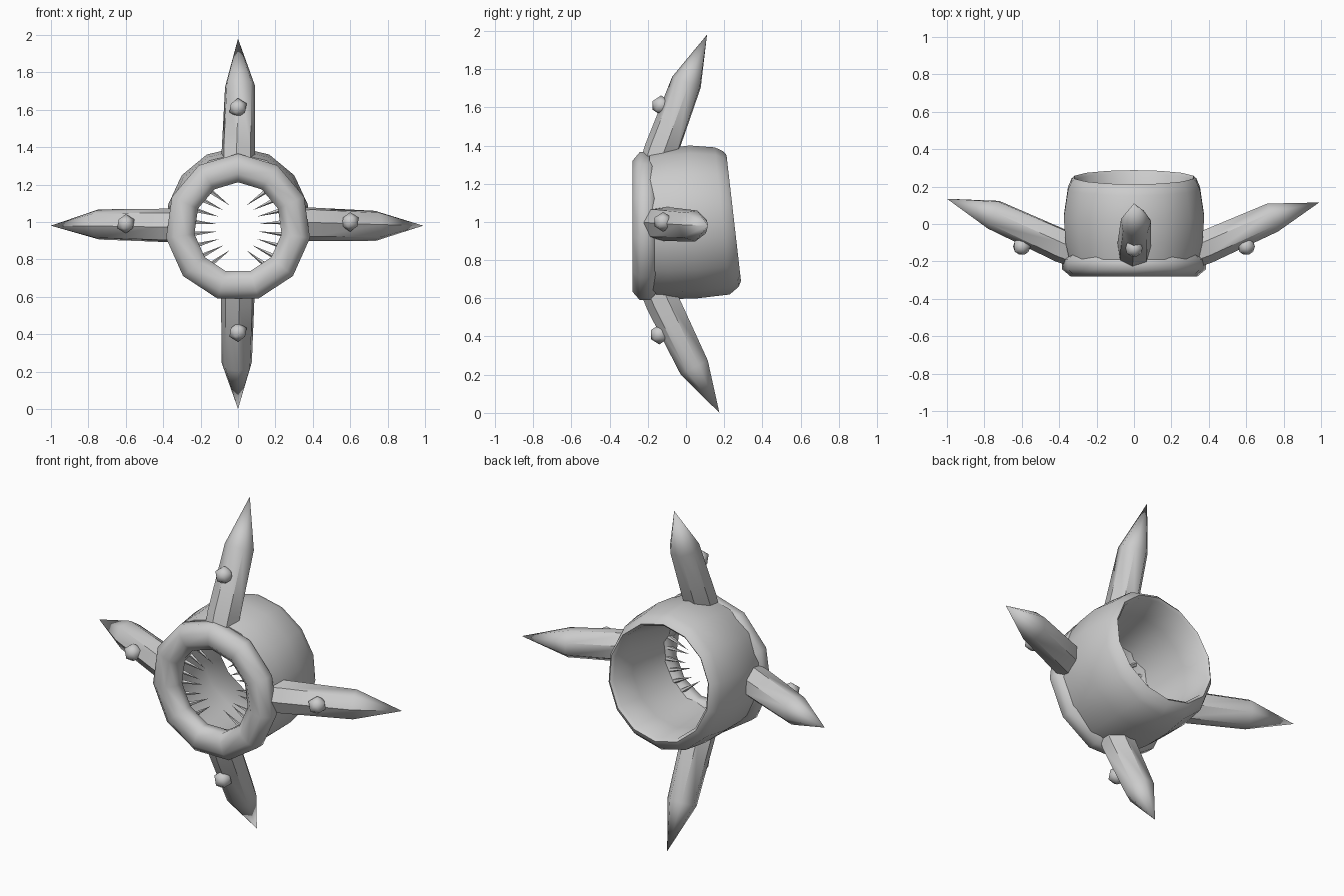
import bpy, bmesh, math
from mathutils import Vector

if "Cube" in bpy.data.objects:
    bpy.data.objects.remove(bpy.data.objects["Cube"])


def finish(name, bm, angle=50):
    bmesh.ops.recalc_face_normals(bm, faces=bm.faces)
    me = bpy.data.meshes.new(name)
    bm.to_mesh(me)
    bm.free()
    ob = bpy.data.objects.new(name, me)
    bpy.context.collection.objects.link(ob)
    bpy.ops.object.select_all(action='DESELECT')
    ob.select_set(True)
    bpy.context.view_layer.objects.active = ob
    bpy.ops.object.shade_smooth_by_angle(angle=math.radians(angle))
    return ob


def closed_tube(name, profile, n):
    """Closed loop of rings; each is (y, rx, rz, centre z, backward slant)."""
    bm = bmesh.new()
    rings = []
    for y, rx, rz, zc, slant in profile:
        ring = []
        for i in range(n):
            a = 2 * math.pi * i / n
            dz = rz * math.cos(a)
            ring.append(bm.verts.new((rx * math.sin(a), y - slant * dz, zc + dz)))
        rings.append(ring)
    for k, r0 in enumerate(rings):
        r1 = rings[(k + 1) % len(rings)]
        for i in range(n):
            j = (i + 1) % n
            bm.faces.new((r0[i], r0[j], r1[j], r1[i]))
    return finish(name, bm)


def spike(name, path, radii, n, spin=0.0):
    """Rings along a path, ending in a point."""
    bm = bmesh.new()
    pts = [Vector(p) for p in path]
    d = (pts[-1] - pts[0]).normalized()
    side = d.cross(Vector((0, 1, 0))).normalized()
    up = side.cross(d)
    rings = []
    for p, r in zip(pts[:-1], radii):
        rings.append([bm.verts.new(p + r * (math.cos(t) * side + math.sin(t) * up))
                      for t in (spin + 2 * math.pi * i / n for i in range(n))])
    tip = bm.verts.new(pts[-1])
    bm.faces.new(rings[0])
    for r0, r1 in zip(rings, rings[1:]):
        for i in range(n):
            bm.faces.new((r0[i], r0[(i + 1) % n], r1[(i + 1) % n], r1[i]))
    for i in range(n):
        bm.faces.new((rings[-1][i], rings[-1][(i + 1) % n], tip))
    return finish(name, bm)


# Hollow body with slanted back rim
closed_tube("body", [
    (-0.19, 0.355, 0.38, 0.985, 0.0), (-0.10, 0.375, 0.395, 0.99, 0.02),
    (0.04, 0.385, 0.40, 1.0, 0.05), (0.19, 0.362, 0.385, 1.005, 0.10),
    (0.235, 0.342, 0.355, 1.015, 0.115), (0.25, 0.325, 0.33, 1.02, 0.115),
    (0.235, 0.31, 0.315, 1.02, 0.115), (0.08, 0.295, 0.30, 1.0, 0.05),
    (-0.08, 0.275, 0.275, 0.985, 0.02), (-0.19, 0.255, 0.26, 0.975, 0.0)], 14)

# Thick mouth lip
lip = []
for i in range(8):
    a = 2 * math.pi * (i + 0.5) / 8
    r = 0.083 * math.cos(a)
    lip.append((-0.215 + 0.07 * math.sin(a), 0.312 + r, 0.319 + r, 0.97, 0.0))
closed_tube("mouth_lip", lip, 11)

# Four swept-back arms, each with a small knob on the front
arms = {
    "top": ([(0, -0.15, 1.31), (0, -0.125, 1.38), (0.01, 0.005, 1.73), (0, 0.11, 1.98)],
            (0, -0.13, 1.61)),
    "bottom": ([(0, -0.15, 0.65), (0, -0.12, 0.58), (-0.005, 0.045, 0.24), (0, 0.175, 0.0)],
               (0, -0.14, 0.41)),
    "right": ([(0.32, -0.145, 0.99), (0.385, -0.12, 0.99), (0.74, 0.037, 0.98), (0.99, 0.115, 0.98)],
              (0.60, -0.12, 1.0)),
    "left": ([(-0.32, -0.14, 0.98), (-0.385, -0.115, 0.98), (-0.75, 0.052, 0.985), (-1.0, 0.135, 0.98)],
             (-0.60, -0.12, 0.99)),
}
for key, (path, knob) in arms.items():
    spike(key + "_arm", path, (0.09, 0.092, 0.083), 7, 0.3)
    bm = bmesh.new()
    bmesh.ops.create_icosphere(bm, subdivisions=1, radius=0.052)
    bmesh.ops.translate(bm, verts=bm.verts, vec=knob)
    finish(key + "_knob", bm)

# Rows of thin teeth on both sides of the mouth
for s, label in ((1, "right"), (-1, "left")):
    for i in range(8):
        a = math.radians(52 - 15 * i)
        root = Vector((s * 0.255 * math.cos(a), -0.18, 0.97 + 0.255 * math.sin(a)))
        tip = Vector((s * (0.255 * math.cos(a) - 0.14 * math.cos(a * 0.7)), -0.18 + 0.015 * (-1) ** i,
                      0.97 + 0.255 * math.sin(a) - 0.14 * math.sin(a * 0.7)))
        spike(f"{label}_tooth_{i + 1}", [root, tip], (0.014,), 5)
